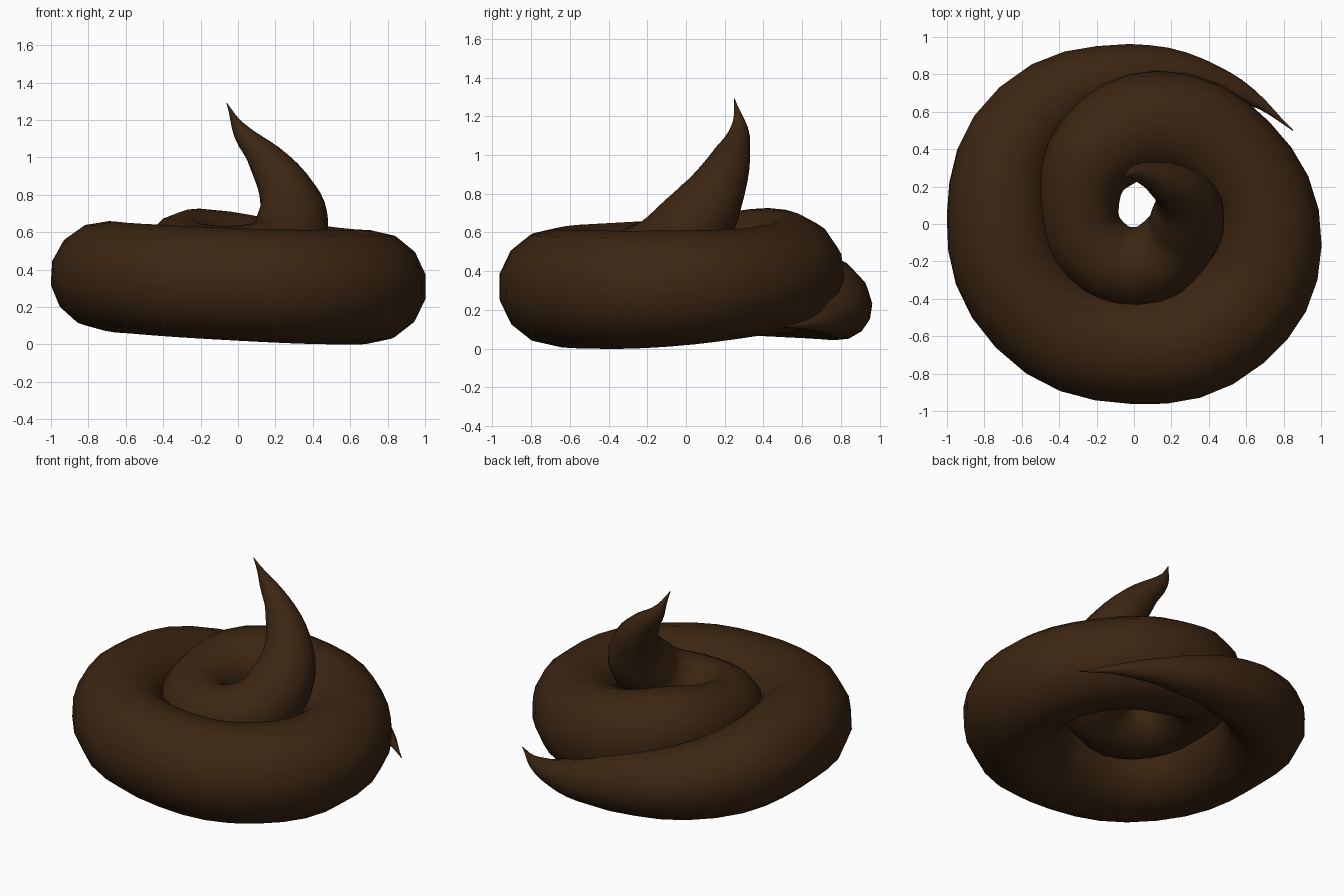
import bpy

# centre line of the coil, from the tail tip to the peak: x, y, z, tube radius
PATH = [
    (0.85, 0.50, 0.11, 0.002), (0.62, 0.68, 0.13, 0.045), (0.35, 0.78, 0.16, 0.105),
    (0.00, 0.79, 0.215, 0.175), (-0.55, 0.56, 0.30, 0.245), (-0.72, 0.05, 0.365, 0.285),
    (-0.53, -0.46, 0.35, 0.295), (0.00, -0.67, 0.32, 0.30), (0.50, -0.515, 0.305, 0.305),
    (0.71, -0.10, 0.31, 0.30), (0.53, 0.35, 0.345, 0.28), (0.13, 0.53, 0.39, 0.29),
    (-0.20, 0.38, 0.475, 0.255), (-0.295, 0.10, 0.465, 0.215), (-0.21, -0.14, 0.43, 0.215),
    (0.02, -0.23, 0.425, 0.215), (0.23, -0.10, 0.50, 0.205), (0.29, 0.05, 0.65, 0.195),
    (0.265, 0.15, 0.80, 0.155), (0.14, 0.24, 1.00, 0.095), (0.015, 0.275, 1.14, 0.045),
    (-0.06, 0.25, 1.29, 0.002),
]

# tapered tube swept along the path
curve = bpy.data.curves.new("coil", 'CURVE')
curve.dimensions = '3D'
curve.bevel_depth = 1.0
curve.bevel_resolution = 5
curve.resolution_u = 4
spline = curve.splines.new('BEZIER')
spline.bezier_points.add(len(PATH) - 1)
spline.radius_interpolation = 'CARDINAL'
for point, (x, y, z, r) in zip(spline.bezier_points, PATH):
    point.co = (x, y, z)
    point.radius = r
    point.handle_left_type = point.handle_right_type = 'AUTO'

coil = bpy.data.objects.new("coil", curve)
bpy.context.collection.objects.link(coil)
bpy.context.view_layer.objects.active = coil
coil.select_set(True)
bpy.ops.object.convert(target='MESH')
coil = bpy.context.object
bpy.ops.object.shade_smooth()

# brown material
brown = bpy.data.materials.new("brown")
brown.diffuse_color = (0.045, 0.019, 0.006, 1)
coil.data.materials.clear()
coil.data.materials.append(brown)
